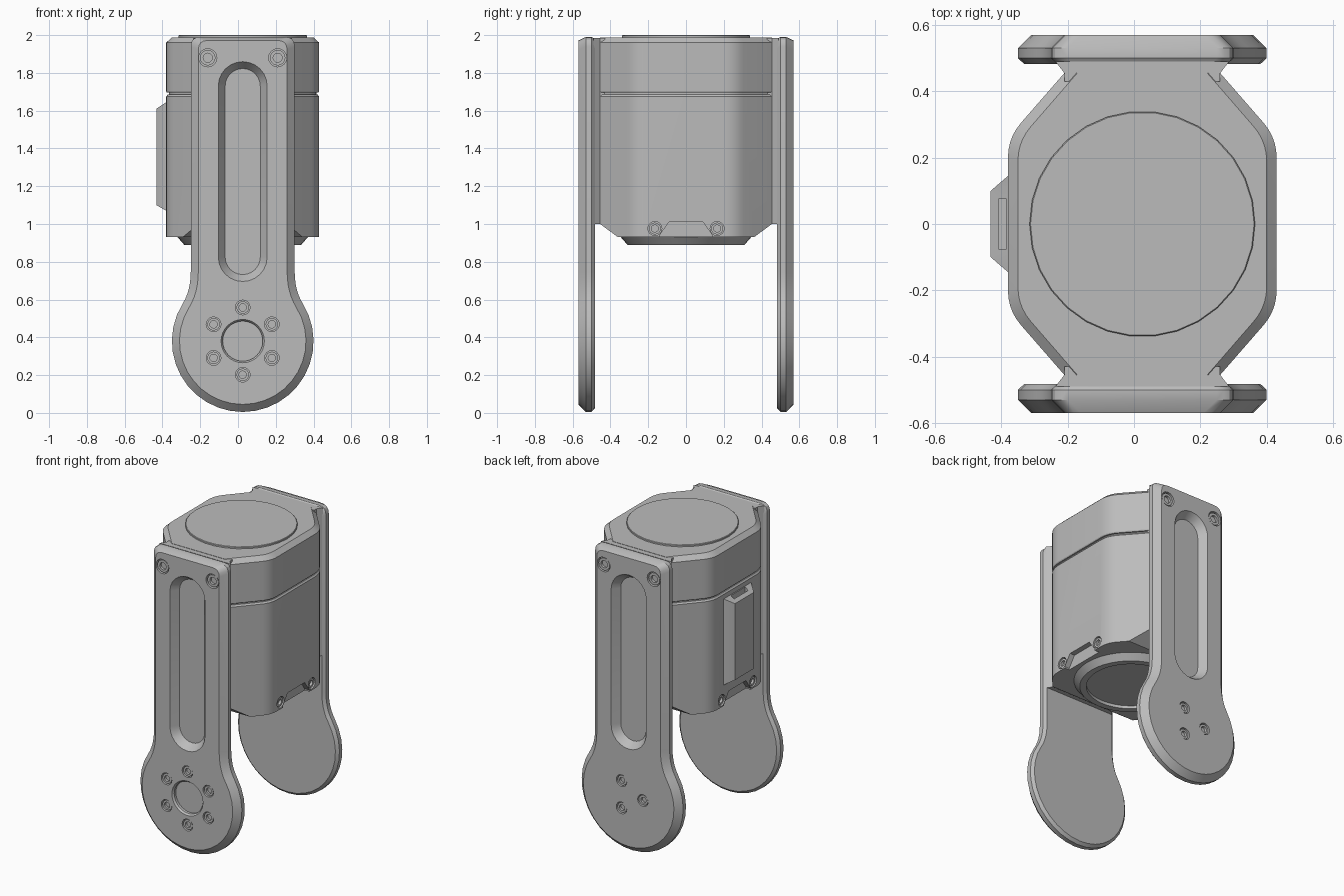
import bpy, bmesh, math
from mathutils import Vector

if "Cube" in bpy.data.objects:
    bpy.data.objects.remove(bpy.data.objects["Cube"])

CX = 0.025          # centre line of body and arms
grey = bpy.data.materials.new("satin_grey")
grey.use_nodes = True
grey.diffuse_color = (0.5, 0.5, 0.5, 1)
grey.node_tree.nodes["Principled BSDF"].inputs["Base Color"].default_value = (0.5, 0.5, 0.5, 1)
parts = []


def finish(name, bm, keep=True):
    bmesh.ops.recalc_face_normals(bm, faces=bm.faces)
    me = bpy.data.meshes.new(name)
    bm.to_mesh(me)
    bm.free()
    me.materials.append(grey)
    ob = bpy.data.objects.new(name, me)
    bpy.context.collection.objects.link(ob)
    ob.hide_render = not keep
    if keep:
        parts.append(ob)
    return ob


def loft_mesh(rings):
    bm = bmesh.new()
    rows = [[bm.verts.new(p) for p in ring] for ring in rings]
    n = len(rows[0])
    for a, b in zip(rows, rows[1:]):
        for i in range(n):
            bm.faces.new((a[i], a[(i + 1) % n], b[(i + 1) % n], b[i]))
    bm.faces.new(rows[0])
    bm.faces.new(rows[-1])
    return bm


def loft(name, rings, keep=True):
    return finish(name, loft_mesh(rings), keep)


def turned(name, profile, centre, axis, seg=24, keep=True):
    """Lathe (radius, height) pairs around an axis through centre."""
    q = Vector(axis).to_track_quat("Z", "Y")
    rings = []
    for r, h in profile:
        ring = []
        for i in range(seg):
            t = math.tau * i / seg
            ring.append(Vector(centre) + q @ Vector((r * math.cos(t), r * math.sin(t), h)))
        rings.append(ring)
    return loft(name, rings, keep)


def box_ring(x, y, z0, z1):
    return [(x, -y, z0), (x, y, z0), (x, y, z1), (x, -y, z1)]


def cut(ob, cutters):
    for c in cutters:
        m = ob.modifiers.new("cut", "BOOLEAN")
        m.operation, m.solver, m.object = "DIFFERENCE", "EXACT", c
    bpy.context.view_layer.update()
    dg = bpy.context.evaluated_depsgraph_get()
    me = bpy.data.meshes.new_from_object(ob.evaluated_get(dg))
    ob.modifiers.clear()
    ob.data = me
    for c in cutters:
        bpy.data.objects.remove(c)


def screw(name, centre, axis, r):
    """Socket screw sunk in a hole; returns the cutter for the hole."""
    turned(name, [(r * .85, -.032), (r * .85, -.006), (r * .5, -.006), (r * .5, -.022)],
           centre, axis, 16)
    return turned("hole_cutter", [(r, -.03), (r, .02)], centre, axis, 16, False)


def bezier(a, b, c, n):
    a, b, c = Vector(a), Vector(b), Vector(c)
    return [a.lerp(b, i / n).lerp(b.lerp(c, i / n), i / n) for i in range(n + 1)]


# Housing: octagonal outline with rounded shoulders, inset by d
def housing_ring(z, d=0.0):
    shoulder = Vector((.405 - d, .26 - .37 * d))
    end = Vector((.235 - d * 1.3, .455))
    along = (end - shoulder).normalized() * .06
    q = bezier(shoulder - Vector((0, .06)), shoulder, shoulder + along, 5) + [end]
    pts = [(x, y) for x, y in q] + [(-x, y) for x, y in reversed(q)]
    pts += [(-x, -y) for x, y in q] + [(x, -y) for x, y in reversed(q)]
    return [(CX + x, y, z) for x, y in pts]


bm = loft_mesh([housing_ring(.93), housing_ring(1.675), housing_ring(1.685, .008)])
for s in (-1, 1):
    bmesh.ops.bisect_plane(bm, geom=bm.verts[:] + bm.edges[:] + bm.faces[:],
                           plane_co=(0, s * .455, 1), plane_no=(0, s * .07, -.095),
                           clear_outer=True)
    bmesh.ops.holes_fill(bm, edges=[e for e in bm.edges if e.is_boundary])
body = finish("lower_housing", bm)
loft("seam_core", [housing_ring(1.66, .015), housing_ring(1.72, .015)])
loft("upper_housing", [housing_ring(1.695, .004), housing_ring(1.702),
                       housing_ring(1.96), housing_ring(1.988, .03)])
turned("top_disc", [(.34, 1.97), (.34, 1.997), (.337, 2.0)], (CX, 0, 0), (0, 0, 1), 30)
turned("base_ring", [(.345, .95), (.345, .93), (.31, .89), (.27, .89), (.27, .91)],
       (CX, 0, 0), (0, 0, 1), 40)

# Notches and screws on the lower side edges
cutters = []
for s in (-1, 1):
    face = CX + s * .405
    notch = [(.14, .92), (.14, .94), (.09, 1.01), (-.09, 1.01), (-.14, .94), (-.14, .92)]
    cutters.append(loft("notch_cutter", [[(face + s * dx, y, z) for y, z in notch]
                                         for dx in (-.035, .02)], False))
    for y in (-.165, .165):
        cutters.append(screw("side_screw", (face, y, .976), (s, 0, 0), .037))
cut(body, cutters)

# Connector cover on the right side, with an open socket at its top
cover = loft("connector_cover", [box_ring(-.37, .15, 1.065, 1.655),
                                 box_ring(-.38, .145, 1.07, 1.645),
                                 box_ring(-.432, .1, 1.1, 1.61)])
cut(cover, [loft("socket_cutter", [box_ring(-.408, .075, 1.5, 1.7),
                                   box_ring(-.384, .075, 1.5, 1.7)], False)])


# Arms: straight strap ending in a round disc
def arm_ring(y, d, top):
    r, w, zc, a = .375 - d, .275 - d, .38, math.radians(32)
    px, pz = r * math.cos(a), zc + r * math.sin(a)
    bend = pz + (px - w) / math.tan(a)
    side = bezier((px, pz), (w, bend), (w, .75), 6)
    side += bezier((w, top - .05), (w, top), (w - .05, top), 4)
    pts = [(x, z) for x, z in side] + [(-x, z) for x, z in reversed(side)]
    n = 24
    for i in range(1, n):
        t = math.pi - a + (math.pi + 2 * a) * i / n
        pts.append((r * math.cos(t), zc + r * math.sin(t)))
    return [(CX + x, y, z) for x, z in pts]


def slot_ring(y, r):
    pts = []
    for zc, start in ((1.73, 0), (.825, math.pi)):
        for i in range(13):
            t = start + math.pi * i / 12
            pts.append((CX + r * math.cos(t), y, zc + r * math.sin(t)))
    return pts


for s, side in ((-1, "front"), (1, "back")):
    arm = loft(side + "_arm", [arm_ring(s * .483, .018, 1.98), arm_ring(s * .5, 0, 1.99),
                               arm_ring(s * .53, 0, 1.99), arm_ring(s * .57, .04, 1.972)])
    cutters = [loft("slot_cutter", [slot_ring(s * .59, .144), slot_ring(s * .52, .093)], False)]
    spots = [(-.185, 1.88, .048), (.185, 1.88, .048)]
    if s < 0:
        for k in range(6):
            t = math.radians(90 + 60 * k)
            spots.append((.178 * math.cos(t), .38 + .178 * math.sin(t), .039))
        cutters.append(turned("bore_cutter", [(.106, -.03), (.106, -.012), (.122, .01)],
                              (CX, s * .57, .38), (0, s, 0), 32, False))
    else:
        for k in range(3):
            t = math.radians(60 + 120 * k)
            spots.append((.105 * math.cos(t), .38 + .105 * math.sin(t), .039))
    for x, z, r in spots:
        cutters.append(screw(side + "_screw", (CX + x, s * .57, z), (0, s, 0), r))
    cut(arm, cutters)

    # Web joining the arm to the housing
    web = [(.235, .43), (.235, .455), (.262, .49), (-.262, .49), (-.235, .455), (-.235, .43)]
    loft(side + "_web", [[(CX + x, s * y, z) for x, y in web] for z in (1.0, 1.986)])

bpy.ops.object.select_all(action="DESELECT")
for ob in parts:
    ob.select_set(True)
bpy.context.view_layer.objects.active = parts[0]
bpy.ops.object.shade_smooth_by_angle(angle=math.radians(28))
